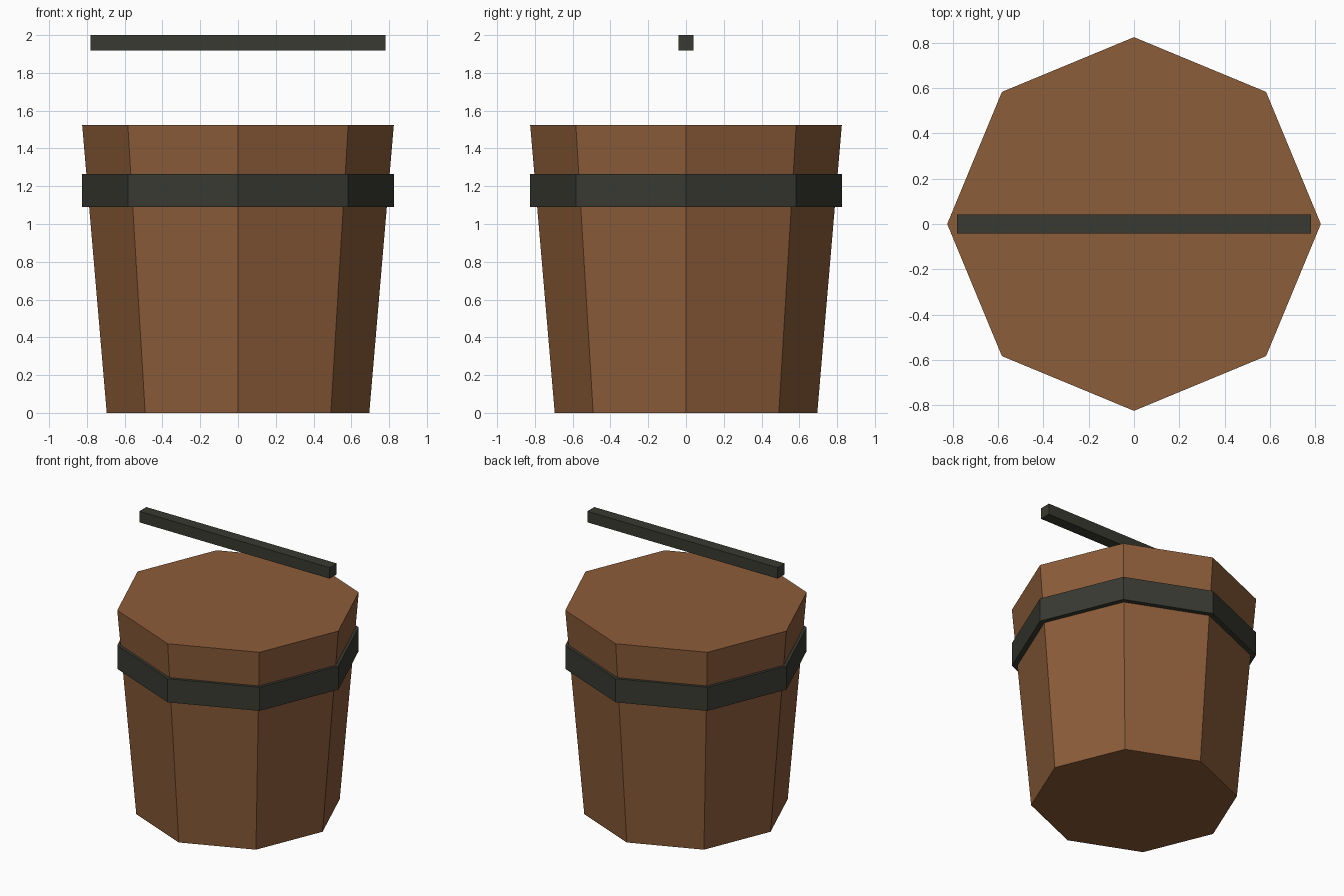
import bpy

if "Cube" in bpy.data.objects:
    bpy.data.objects.remove(bpy.data.objects["Cube"])


def material(name, rgb):
    m = bpy.data.materials.new(name)
    m.diffuse_color = (*rgb, 1.0)
    m.use_nodes = True
    m.node_tree.nodes["Principled BSDF"].inputs["Base Color"].default_value = m.diffuse_color
    return m


wood = material("brown_wood", (0.262, 0.109, 0.041))
iron = material("dark_iron", (0.042, 0.042, 0.032))


def octagon(name, r_bottom, r_top, z0, z1, mat):
    # eight-sided flat-shaded frustum with corners on the x and y axes
    bpy.ops.mesh.primitive_cone_add(vertices=8, radius1=r_bottom, radius2=r_top,
                                    depth=z1 - z0, location=(0, 0, (z0 + z1) / 2))
    ob = bpy.context.object
    ob.name = name
    ob.data.materials.append(mat)
    return ob


# Tapered wooden bucket, closed at the top
octagon("bucket_body", 0.695, 0.825, 0.0, 1.525, wood)

# Straight iron hoop around the upper body
octagon("iron_hoop", 0.825, 0.825, 1.09, 1.265, iron)

# Floating carry bar
bpy.ops.mesh.primitive_cube_add(size=1, location=(0, 0, 1.959))
bar = bpy.context.object
bar.name = "handle_bar"
bar.scale = (1.564, 0.082, 0.082)
bpy.ops.object.transform_apply(location=False, rotation=False, scale=True)
bar.data.materials.append(iron)
